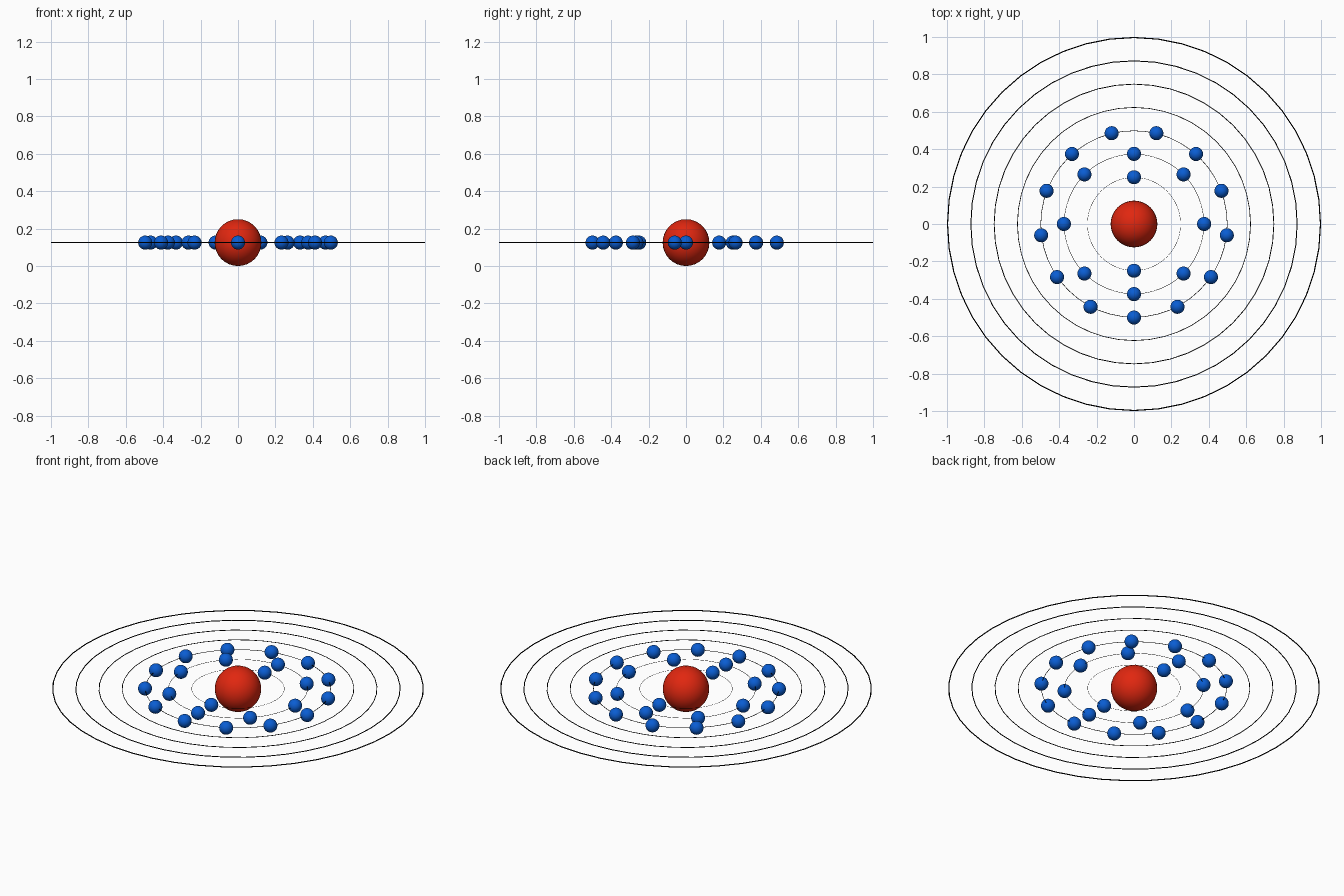
import bpy
from math import cos, sin, pi, radians

if "Cube" in bpy.data.objects:
    bpy.data.objects.remove(bpy.data.objects["Cube"])

Z = 0.125  # height of the orbital plane


def material(name, color):
    m = bpy.data.materials.new(name)
    m.diffuse_color = (*color, 1)
    m.use_nodes = True
    m.node_tree.nodes["Principled BSDF"].inputs["Base Color"].default_value = m.diffuse_color
    return m


RED = material("red", (0.75, 0.02, 0.005))
BLUE = material("blue", (0.003, 0.11, 0.65))
BLACK = material("black", (0.0, 0.0, 0.0))


def finish(name, mat):
    ob = bpy.context.object
    ob.name = name
    ob.data.materials.append(mat)
    bpy.ops.object.shade_smooth()
    return ob


def ball(name, r, loc, mat):
    bpy.ops.mesh.primitive_uv_sphere_add(segments=32, ring_count=16, radius=r, location=loc)
    return finish(name, mat)


# Nucleus
ball("nucleus", 0.125, (0, 0, Z), RED)

# Seven thin orbit rings, wire thickness growing with radius
for i in range(7):
    R = 0.25 + 0.125 * i
    wire = 0.003 * R
    bpy.ops.mesh.primitive_torus_add(major_radius=R - wire, minor_radius=wire,
                                     major_segments=48, minor_segments=8,
                                     location=(0, 0, Z))
    finish(f"orbit_ring_{i + 1}", BLACK)

# Electrons evenly spaced on the three inner rings, starting at the front
for shell, (R, count) in enumerate([(0.25, 2), (0.375, 8), (0.5, 13)], 1):
    for k in range(count):
        a = radians(-90) + 2 * pi * k / count
        ball(f"electron_{shell}_{k + 1}", 0.0375, (R * cos(a), R * sin(a), Z), BLUE)
